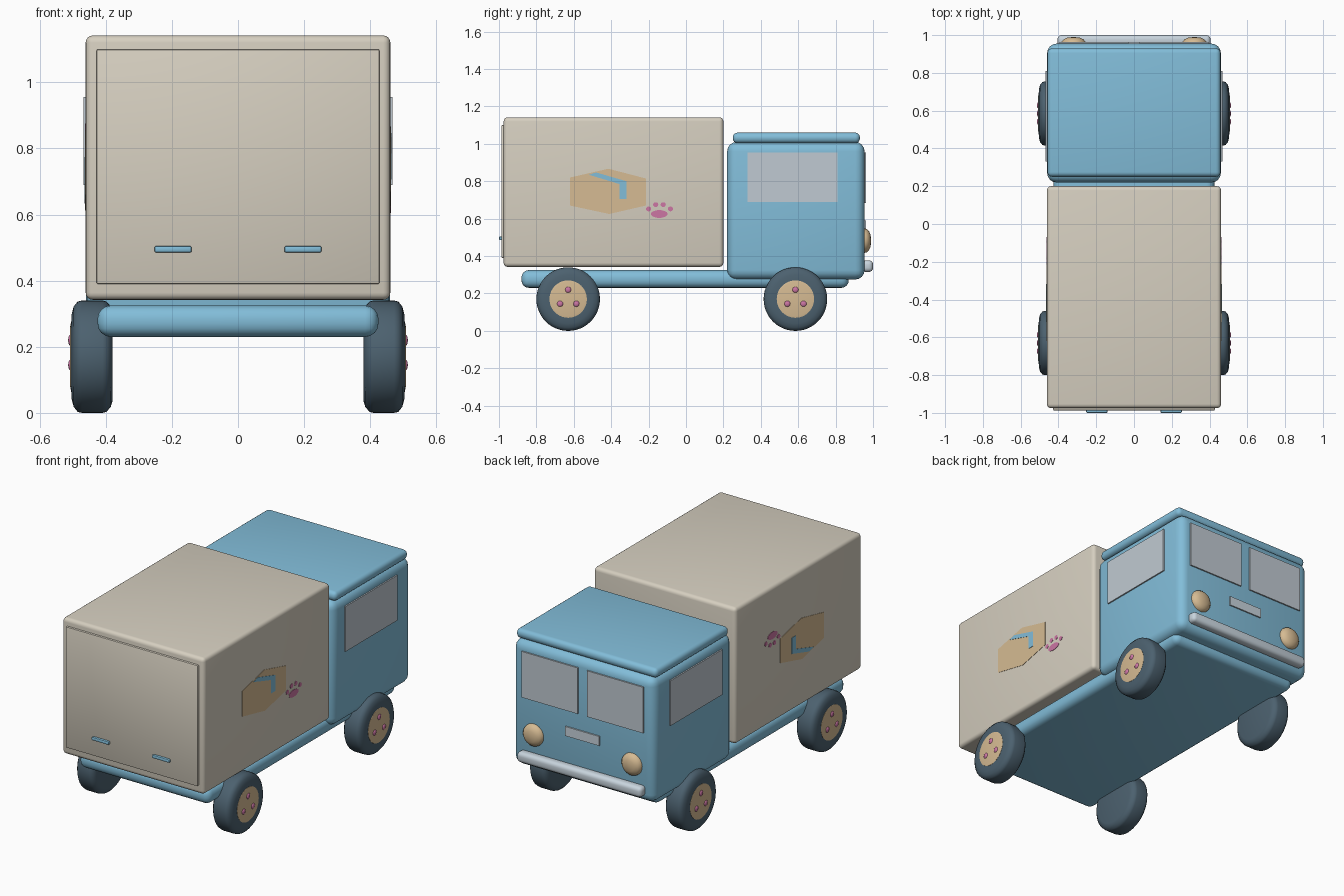
import bpy, bmesh, math
from mathutils import Vector, Matrix

if "Cube" in bpy.data.objects:
    bpy.data.objects.remove(bpy.data.objects["Cube"])


def srgb(r, g, b):
    lin = [(c / 255 / 12.92) if c < 10 else ((c / 255 + 0.055) / 1.055) ** 2.4 for c in (r, g, b)]
    return (*lin, 1.0)


def material(name, rgb):
    m = bpy.data.materials.new(name)
    m.diffuse_color = srgb(*rgb)
    m.use_nodes = True
    m.node_tree.nodes["Principled BSDF"].inputs["Base Color"].default_value = m.diffuse_color
    return m


CREAM = material("cream", (214, 207, 192))
BLUE = material("sky blue", (130, 189, 217))
TYRE = material("slate tyre", (76, 97, 111))
TAN = material("tan", (214, 187, 147))
GLASS = material("pale glass", (192, 202, 210))
METAL = material("light metal", (200, 212, 221))
PINK = material("pink", (204, 118, 164))


def finish(bm, name, mat):
    bmesh.ops.recalc_face_normals(bm, faces=bm.faces)
    me = bpy.data.meshes.new(name)
    bm.to_mesh(me)
    bm.free()
    me.materials.append(mat)
    ob = bpy.data.objects.new(name, me)
    bpy.context.collection.objects.link(ob)
    bpy.ops.object.select_all(action='DESELECT')
    ob.select_set(True)
    bpy.context.view_layer.objects.active = ob
    bpy.ops.object.shade_smooth_by_angle(angle=math.radians(40))
    return ob


def box(name, mat, x, y, z, bevel=0.0, seg=4):
    """Box from (min, max) ranges with rounded edges."""
    bm = bmesh.new()
    bmesh.ops.create_cube(bm, size=1)
    for v in bm.verts:
        v.co = Vector([(a + b) / 2 + c * (b - a) for (a, b), c in zip((x, y, z), v.co)])
    if bevel:
        bmesh.ops.bevel(bm, geom=bm.edges[:], offset=bevel, segments=seg,
                        profile=0.5, affect='EDGES')
    return finish(bm, name, mat)


def lathe(name, mat, profile, centre, direction, steps=48):
    """Revolve (along, radius) points around an axis."""
    bm = bmesh.new()
    vs = [bm.verts.new((r, 0, a)) for a, r in profile]
    es = [bm.edges.new(p) for p in zip(vs, vs[1:])]
    bmesh.ops.spin(bm, geom=vs + es, cent=(0, 0, 0), axis=(0, 0, 1),
                   angle=math.tau, steps=steps)
    bmesh.ops.remove_doubles(bm, verts=bm.verts, dist=1e-5)
    rot = Vector((0, 0, 1)).rotation_difference(Vector(direction)).to_matrix().to_4x4()
    bm.transform(Matrix.Translation(centre) @ rot)
    return finish(bm, name, mat)


def decal(name, mat, points, side, lift):
    """Thin plate on the cargo side; the left one is turned half around the long axis."""
    bm = bmesh.new()
    mid = 0.74
    f = bm.faces.new([bm.verts.new((side * 0.459, y, mid + side * (z - mid))) for y, z in points])
    ext = bmesh.ops.extrude_face_region(bm, geom=[f])
    moved = [g for g in ext["geom"] if isinstance(g, bmesh.types.BMVert)]
    bmesh.ops.translate(bm, verts=moved, vec=(side * lift, 0, 0))
    return finish(bm, name, mat)


def ellipse(cy, cz, ry, rz, n=14):
    return [(cy + ry * math.cos(math.tau * i / n), cz + rz * math.sin(math.tau * i / n))
            for i in range(n)]


# Chassis, cargo box and door
box("chassis", BLUE, (-0.425, 0.425), (-0.88, 0.87), (0.23, 0.325), 0.04)
box("cargo_box", CREAM, (-0.461, 0.461), (-0.975, 0.20), (0.342, 1.142), 0.022)
box("cargo_door", CREAM, (-0.428, 0.428), (-0.987, -0.95), (0.39, 1.10), 0.005, 2)

# Cab, roof and bumper
box("cab", BLUE, (-0.46, 0.46), (0.22, 0.955), (0.275, 1.01), 0.05)
box("cab_roof", BLUE, (-0.458, 0.458), (0.25, 0.93), (1.004, 1.06), 0.025)
box("bumper", METAL, (-0.405, 0.405), (0.94, 1.0), (0.315, 0.377), 0.022)
box("number_plate", METAL, (-0.11, 0.11), (0.954, 0.963), (0.535, 0.59))

for s, label in ((1, "right"), (-1, "left")):
    def span(a, b):
        return tuple(sorted((s * a, s * b)))

    box(f"door_handle_{label}", BLUE, span(0.14, 0.253), (-1.0, -0.98), (0.485, 0.505), 0.006, 2)
    box(f"side_window_{label}", GLASS, span(0.459, 0.468), (0.33, 0.81), (0.69, 0.955))
    box(f"windscreen_{label}", GLASS, span(0.03, 0.395), (0.954, 0.963), (0.685, 0.955))

    # Domed headlight
    dome = [(0.0, 0.065), (0.012, 0.063), (0.025, 0.052), (0.034, 0.032), (0.037, 0.0)]
    lathe(f"headlight_{label}", TAN, dome, (s * 0.32, 0.953, 0.482), (0, 1, 0), 32)

    # Wheels with hub and three nuts
    for y, place in ((-0.63, "cargo"), (0.585, "cab")):
        tyre = [(0, 0), (0, 0.135), (0.005, 0.152), (0.018, 0.167), (0.03, 0.17), (0.092, 0.17),
                (0.105, 0.167), (0.117, 0.152), (0.123, 0.13), (0.125, 0.10), (0.125, 0)]
        lathe(f"tyre_{place}_{label}", TYRE, tyre, (s * 0.38, y, 0.17), (s, 0, 0))
        hub = [(0, 0.1), (0.004, 0.1), (0.006, 0.09), (0.006, 0)]
        lathe(f"hub_{place}_{label}", TAN, hub, (s * 0.502, y, 0.17), (s, 0, 0))
        for i in range(3):
            a = math.pi / 2 + i * math.tau / 3
            nut = [(0, 0.017), (0.004, 0.015), (0.007, 0.009), (0.008, 0)]
            lathe(f"wheel_nut_{place}_{label}_{i + 1}", PINK, nut,
                  (s * 0.506, y + 0.05 * math.cos(a), 0.17 + 0.05 * math.sin(a)), (s, 0, 0), 16)

    # Painted parcel with tape, and paw print
    decal(f"parcel_{label}", TAN, [(-0.62, 0.82), (-0.415, 0.867), (-0.215, 0.815),
                                   (-0.215, 0.67), (-0.41, 0.625), (-0.62, 0.67)], s, 0.004)
    decal(f"parcel_tape_{label}", BLUE, [(-0.52, 0.835), (-0.48, 0.847), (-0.318, 0.80),
                                         (-0.318, 0.706), (-0.356, 0.706),
                                         (-0.356, 0.785)], s, 0.006)
    decal(f"paw_pad_{label}", PINK, ellipse(-0.143, 0.625, 0.045, 0.021), s, 0.004)
    for i, (ty, tz) in enumerate(((-0.2, 0.652), (-0.162, 0.675), (-0.122, 0.675), (-0.083, 0.652))):
        decal(f"paw_toe_{label}_{i + 1}", PINK, ellipse(ty, tz, 0.014, 0.013), s, 0.004)
